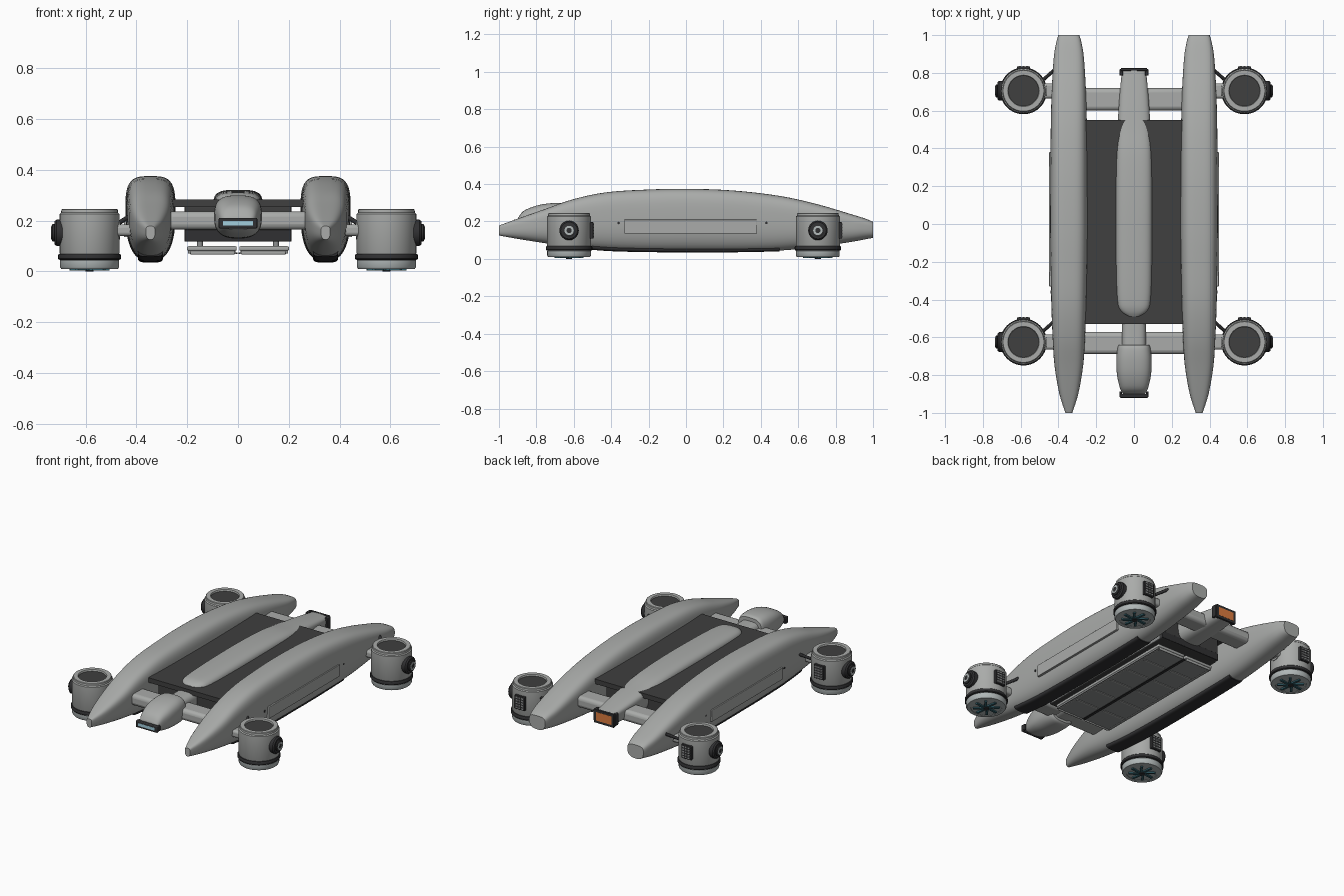
import bpy, bmesh, math
from mathutils import Vector, Matrix

if "Cube" in bpy.data.objects:
    bpy.data.objects.remove(bpy.data.objects["Cube"])


def material(name, rgb):
    m = bpy.data.materials.new(name)
    m.use_nodes = True
    m.diffuse_color = (*rgb, 1)
    m.node_tree.nodes["Principled BSDF"].inputs["Base Color"].default_value = (*rgb, 1)
    return m


GREY = material("light grey paint", (0.4, 0.41, 0.4))
PALE = material("pale metal", (0.44, 0.48, 0.48))
DARK = material("dark deck", (0.05, 0.05, 0.05))
BLACK = material("black rubber", (0.03, 0.03, 0.032))
PANEL = material("panel grey", (0.27, 0.28, 0.28))
BLADE = material("blade dark teal", (0.035, 0.12, 0.15))
BLUE = material("headlight blue", (0.36, 0.62, 0.73))
ORANGE = material("tail light orange", (0.72, 0.2, 0.05))


def finish(name, bm, mat, angle=35, bevel=0):
    bmesh.ops.recalc_face_normals(bm, faces=bm.faces)
    me = bpy.data.meshes.new(name)
    bm.to_mesh(me)
    bm.free()
    me.materials.append(mat)
    ob = bpy.data.objects.new(name, me)
    bpy.context.collection.objects.link(ob)
    if bevel:
        mod = ob.modifiers.new("bevel", "BEVEL")
        mod.width, mod.segments = bevel, 3
    bpy.ops.object.select_all(action="DESELECT")
    ob.select_set(True)
    bpy.context.view_layer.objects.active = ob
    bpy.ops.object.shade_smooth_by_angle(angle=math.radians(angle))
    return ob


def box(name, centre, size, mat, bevel=0, turn=0):
    bm = bmesh.new()
    m = Matrix.Translation(centre) @ Matrix.Rotation(turn, 4, "Z") @ Matrix.Diagonal((*size, 1))
    bmesh.ops.create_cube(bm, size=1, matrix=m)
    return finish(name, bm, mat, bevel=bevel)


def rod(name, a, b, r, mat, sides=24):
    a, b = Vector(a), Vector(b)
    m = Matrix.Translation((a + b) / 2) @ (b - a).to_track_quat("Z", "Y").to_matrix().to_4x4()
    bm = bmesh.new()
    bmesh.ops.create_cone(bm, cap_ends=True, segments=sides, radius1=r, radius2=r,
                          depth=(b - a).length, matrix=m)
    return finish(name, bm, mat)


def lathe(name, profile, place, mat, sides=40):
    # profile of (radius, height) spun around z, then placed
    bm = bmesh.new()
    vs = [bm.verts.new((r, 0, z)) for r, z in profile]
    es = [bm.edges.new(p) for p in zip(vs, vs[1:])]
    bmesh.ops.spin(bm, geom=vs + es, cent=(0, 0, 0), axis=(0, 0, 1),
                   angle=math.tau, steps=sides)
    bmesh.ops.remove_doubles(bm, verts=bm.verts, dist=1e-5)
    bm.transform(place)
    return finish(name, bm, mat)


def loft(name, x, stations, mat, top=0.57, low=0.8, waist=0.58, sides=40, steps=4):
    # stations of (y, half width, bottom, top), smoothed along the length
    rows = []
    for i in range(len(stations) - 1):
        p = [Vector(stations[min(max(i + k, 0), len(stations) - 1)]) for k in (-1, 0, 1, 2)]
        for j in range(steps):
            t = j / steps
            rows.append(0.5 * (2 * p[1] + (p[2] - p[0]) * t
                               + (2 * p[0] - 5 * p[1] + 4 * p[2] - p[3]) * t * t
                               + (3 * p[1] - p[0] - 3 * p[2] + p[3]) * t ** 3))
    rows.append(Vector(stations[-1]))
    bm = bmesh.new()
    rings = []
    for y, w, zb, zt in rows:
        zc, ring = zb + (zt - zb) * waist, []
        for k in range(sides):
            a = math.tau * (k + 0.5) / sides
            c, s = math.cos(a), math.sin(a)
            e = top if s > 0 else low
            h = zt - zc if s > 0 else zc - zb
            ring.append(bm.verts.new((x + w * math.copysign(abs(c) ** e, c), y,
                                      zc + h * math.copysign(abs(s) ** e, s))))
        rings.append(ring)
    for a, b in zip(rings, rings[1:]):
        for k in range(sides):
            n = (k + 1) % sides
            bm.faces.new((a[k], a[n], b[n], b[k]))
    bm.faces.new(rings[0])
    bm.faces.new(rings[-1])
    return finish(name, bm, mat)


# Twin hulls with keel strips and side panels
HULL = [(-1, .018, .125, .178), (-.9, .05, .107, .215), (-.75, .076, .083, .268),
        (-.6, .086, .062, .32), (-.42, .093, .046, .357), (-.2, .097, .04, .371),
        (0, .099, .039, .375), (.25, .098, .039, .366), (.5, .096, .044, .337),
        (.7, .091, .064, .293), (.88, .08, .09, .24), (.96, .067, .105, .215),
        (1, .056, .112, .198)]
KEEL = [(y, .049, zb - .004, zb + .034) for y, w, zb, zt in HULL if abs(y) <= .6]
for s in (1, -1):
    loft("hull", s * .345, HULL, GREY)
    loft("keel_strip", s * .345, KEEL, BLACK, .5, .5)
    box("side_panel", (s * .442, .025, .172), (.016, .71, .075), GREY, .003)
    for y in (-.36, .43):
        rod("panel_bolt", (s * .42, y, .192), (s * .442, y, .192), .007, BLACK, 12)

# Deck, central spine and nose pod
box("deck", (0, .01, .269), (.52, 1.08, .03), DARK)
loft("spine", 0, [(-.49, .03, .22, .287), (-.46, .072, .18, .303), (-.4, .09, .16, .312),
                  (-.2, .096, .15, .319), (.1, .097, .15, .321), (.35, .095, .15, .311),
                  (.5, .088, .15, .292), (.65, .079, .155, .273), (.815, .064, .165, .248)],
     GREY, .6, .65, .64)
loft("neck", 0, [(-.7, .064, .155, .265), (-.4, .064, .155, .265)], GREY, .6, .6, .5, steps=1)
loft("nose_pod", 0, [(-.9, .058, .165, .215), (-.87, .074, .15, .255), (-.8, .09, .135, .285),
                     (-.72, .094, .13, .298), (-.66, .088, .13, .297), (-.64, .082, .14, .287)],
     GREY, .65, .75, .5)
box("headlight_frame", (0, -.91, .19), (.152, .02, .042), BLACK, .005)
box("headlight", (0, -.918, .19), (.118, .006, .018), BLUE)
box("tail_light_frame", (0, .818, .207), (.14, .015, .085), BLACK, .003)
box("tail_light", (0, .823, .207), (.108, .007, .054), ORANGE)
for s in (1, -1):
    box("headlight_cheek", (s * .07, -.898, .19), (.012, .025, .036), BLACK, .004)
    box("tail_light_cheek", (s * .067, .803, .21), (.018, .036, .075), BLACK, .004)

# Cross beams between the hulls
for y in (-.63, .66):
    box("cross_beam", (0, y, .2), (.56, .118, .072), GREY, .022)

# Belly tray with hinged panels underneath
box("belly_tray", (0, 0, .187), (.42, 1, .14), DARK, .005)
for y in (-.49, .49):
    box("tray_end", (0, y, .14), (.42, .03, .045), BLACK, .004)
for s in (1, -1):
    box("tray_rail", (s * .205, 0, .13), (.012, .96, .025), PANEL)
    box("wing_panel", (s * .103, 0, .09), (.196, .92, .018), GREY, .006)
    box("wing_cells", (s * .103, 0, .078), (.188, .91, .014), PANEL)
    box("cell_gap", (s * .006, 0, .072), (.008, .9, .006), BLACK)
    box("cell_border", (s * .186, 0, .071), (.007, .88, .006), GREY)
    for e in (1, -1):
        box("wing_end_bar", (s * .1, e * .453, .073), (.176, .012, .015), GREY, .005)
        rod("wing_pin", (s * .15, e * .4, .08), (s * .15, e * .4, .125), .012, PANEL, 12)
    for k in range(5):
        box("cell_rib", (s * .1, -.3 + k * .15, .071), (.15, .012, .008), GREY)

# Four lift fans on arms
for s in (1, -1):
    for y in (-.625, .705):
        x = s * .585
        at = Matrix.Translation((x, y, 0))
        lathe("fan_body", [(.112, .06), (.118, .072), (.118, .226), (.112, .231), (.111, .243),
                           (.108, .246), (.083, .246), (.081, .243), (.081, .2)], at, GREY)
        lathe("fan_intake", [(0, .236), (.082, .236)], at, DARK)
        lathe("fan_band", [(.11, .044), (.121, .046), (.124, .05), (.124, .063),
                           (.121, .068), (.11, .07)], at, BLACK)
        lathe("fan_base", [(.112, .05), (.117, .043), (.117, .018), (.112, .01),
                           (.09, .01), (.088, .02)], at, PALE)
        lathe("fan_outlet", [(0, .012), (.09, .012)], at, PALE)
        lathe("fan_hub", [(0, 0), (.016, 0), (.019, .014)], at, BLACK, 20)
        for k in range(8):
            a = k * math.tau / 8
            box("fan_blade", (x + .045 * math.cos(a), y + .045 * math.sin(a), .008),
                (.065, .014, .009), BLADE, turn=a + .15)
        # outer motor cap
        side = Matrix.Translation((x, y, .152)) @ Matrix.Rotation(s * math.pi / 2, 4, "Y")
        lathe("motor_cap", [(.052, .09), (.052, .13), (.045, .138), (.034, .139),
                            (.034, .146), (.028, .149), (0, .149)], side, BLACK, 28)
        lathe("motor_ring", [(.014, .148), (.014, .151), (.025, .151), (.025, .148)],
              side, PALE, 28)
        # rear vent with raised grille
        box("vent_frame", (x, y + .115, .152), (.07, .03, .088), BLACK, .004)
        for i in range(3):
            for j in range(5):
                box("vent_cell", (x + (i - 1) * .02, y + .13, .12 + j * .016),
                    (.013, .005, .009), PANEL)
        # arm and diagonal brace to the hull
        box("fan_arm", (s * .44, y, .162), (.12, .08, .046), GREY, .014)
        rod("arm_collar", (s * .464, y, .162), (s * .472, y, .162), .036, GREY)
        rod("brace", (s * .49, y + .05, .178), (s * .425, y + .108, .218), .009, BLACK, 12)
